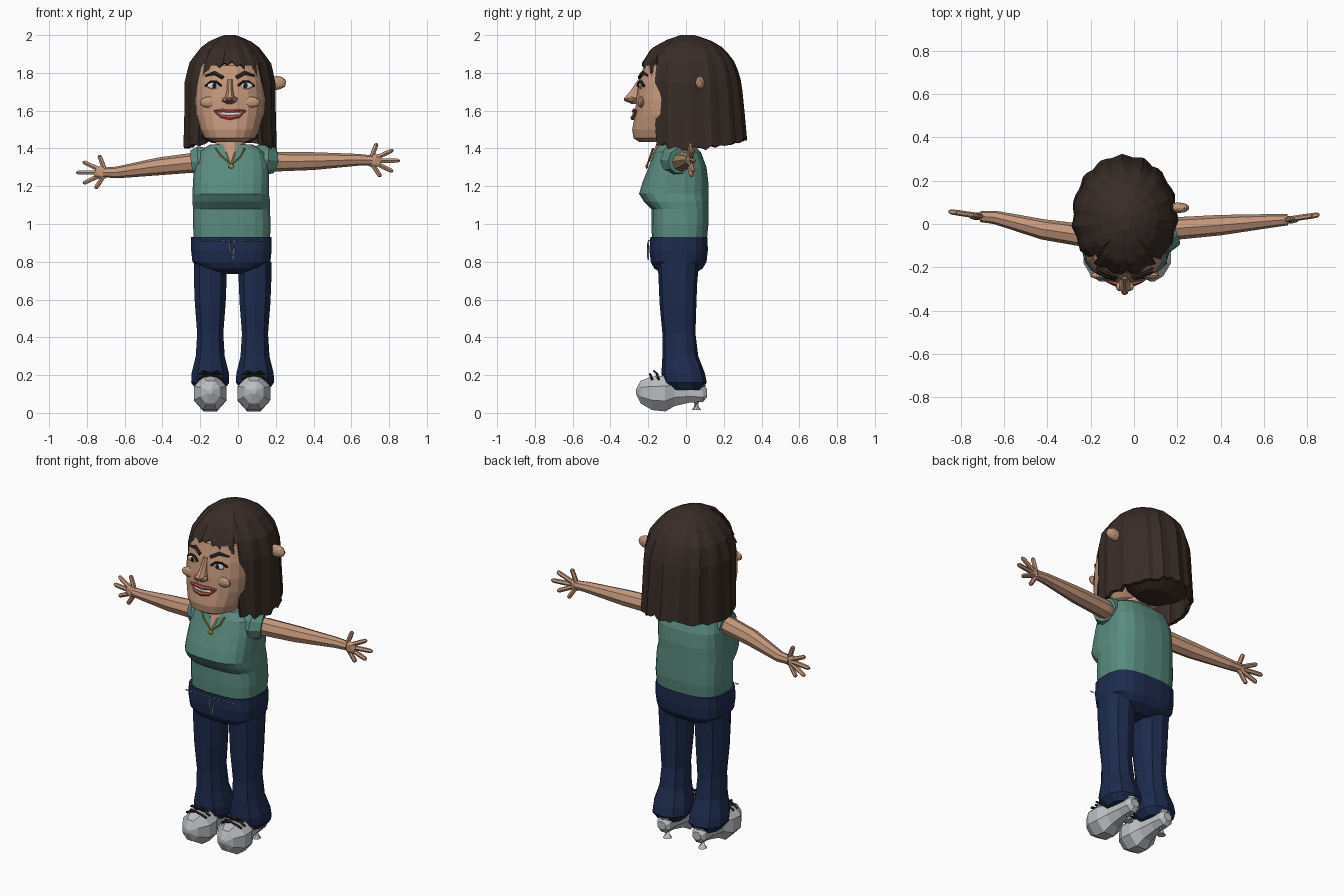
import bpy, bmesh, math, random
from mathutils import Vector, Matrix

if "Cube" in bpy.data.objects:
    bpy.data.objects.remove(bpy.data.objects["Cube"])

random.seed(4)
CX = -0.043                      # body centre line


def mat(name, *c):
    m = bpy.data.materials.new(name)
    m.diffuse_color = (*c, 1)
    m.use_nodes = True
    m.node_tree.nodes["Principled BSDF"].inputs["Base Color"].default_value = m.diffuse_color
    return m


SKIN = mat("skin", .55, .31, .2)
HAIR = mat("hair", .04, .025, .019)
TEAL = mat("blouse", .1, .26, .21)
NAVY = mat("denim", .012, .024, .075)
LIP = mat("lip", .5, .1, .08)
WHITE = mat("white", .75, .72, .66)
DARK = mat("dark", .015, .012, .012)
GOLD = mat("gold", .4, .3, .04)
STITCH = mat("stitch", .3, .42, .6)
SHOE = mat("shoe", .5, .52, .54)


def finish(bm, name, m):
    bmesh.ops.recalc_face_normals(bm, faces=bm.faces)
    me = bpy.data.meshes.new(name)
    bm.to_mesh(me)
    bm.free()
    ob = bpy.data.objects.new(name, me)
    bpy.context.collection.objects.link(ob)
    me.materials.append(m)
    return ob


def loft(name, rings, m, cap_end=True):
    """Skin a list of closed rings of equal length."""
    bm = bmesh.new()
    vs = [[bm.verts.new(p) for p in r] for r in rings]
    n = len(vs[0])
    for a, b in zip(vs, vs[1:]):
        for i in range(n):
            j = (i + 1) % n
            bm.faces.new((a[i], a[j], b[j], b[i]))
    bm.faces.new(vs[0])
    if cap_end:
        bm.faces.new(vs[-1])
    return finish(bm, name, m)


def ring(z, x0, x1, yf, yb, n=16, e=2.6):
    """Horizontal superellipse between the given extents."""
    def s(v):
        return math.copysign(abs(v) ** (2 / e), v)
    out = []
    for i in range(n):
        a = 2 * math.pi * (i + .5) / n
        out.append(((x0 + x1) / 2 + (x1 - x0) / 2 * s(math.cos(a)),
                    (yf + yb) / 2 + (yb - yf) / 2 * s(math.sin(a)), z))
    return out


def tube(name, pts, radii, m, n=6):
    pts = [Vector(p) for p in pts]
    if not isinstance(radii, (list, tuple)):
        radii = [radii] * len(pts)
    rings = []
    for i, p in enumerate(pts):
        d = pts[min(i + 1, len(pts) - 1)] - pts[max(i - 1, 0)]
        q = d.to_track_quat('Z', 'Y')
        rings.append([p + q @ Vector((radii[i] * math.cos(2 * math.pi * k / n),
                                      radii[i] * math.sin(2 * math.pi * k / n), 0)) for k in range(n)])
    return loft(name, rings, m)


def blob(name, c, s, m, sub=2):
    bm = bmesh.new()
    bmesh.ops.create_icosphere(bm, subdivisions=sub, radius=1,
                               matrix=Matrix.Translation(c) @ Matrix.Diagonal((*s, 1)))
    return finish(bm, name, m)


def lerp(table, z):
    """Interpolate rows (z, values...) sorted by rising z."""
    for a, b in zip(table, table[1:]):
        if z <= b[0]:
            t = max(0, (z - a[0]) / (b[0] - a[0]))
            return [u + (v - u) * t for u, v in zip(a[1:], b[1:])]
    return table[-1][1:]


# Blouse, with the bust overhanging the waist
loft("blouse", [ring(*r, n=20, e=3) for r in [
    (.90, -.235, .17, -.18, .11), (1.0, -.24, .175, -.185, .12), (1.08, -.24, .17, -.185, .12),
    (1.12, -.243, .172, -.225, .12), (1.16, -.243, .165, -.25, .12), (1.22, -.24, .165, -.232, .12),
    (1.3, -.235, .165, -.2, .11), (1.38, -.215, .15, -.17, .08), (1.42, -.15, .08, -.15, .04)]], TEAL)
tube("sleeve_left", [(.06, -.06, 1.35), (.14, -.05, 1.34), (.185, -.03, 1.335)], [.06, .088, .07], TEAL, 10)
tube("sleeve_right", [(-.13, -.07, 1.34), (-.2, -.06, 1.33), (-.24, -.055, 1.325)], [.06, .085, .07], TEAL, 10)

# Neck with a V opening, necklace
loft("neck", [ring(*r, n=12, e=2) for r in [
    (1.33, -.055, -.025, -.196, -.1), (1.385, -.125, .045, -.176, .03), (1.5, -.115, .035, -.13, .05)]], SKIN)
tube("necklace", [(-.12, -.172, 1.4), (-.095, -.186, 1.365), (-.035, -.204, 1.315),
                  (.015, -.19, 1.355), (.035, -.175, 1.4)], .005, GOLD, 5)
blob("pendant", (-.035, -.207, 1.305), (.018, .008, .014), GOLD, 1)

# Trousers: hips, legs, waist stitching, drawstring
loft("hips", [ring(*r, n=20, e=3) for r in [
    (.735, -.12, .05, -.12, .04), (.765, -.2, .13, -.17, .09), (.8, -.243, .173, -.188, .11),
    (.86, -.25, .18, -.195, .117), (.93, -.25, .178, -.19, .115)]], NAVY)
for side, cx in (("right", -.147), ("left", .09)):
    loft("leg_" + side, [ring(z, cx - w, cx + w, yf, yb, 10, 2.4) for z, w, yf, yb in [
        (.12, .075, -.07, .08), (.16, .105, -.12, .11), (.21, .103, -.13, .1), (.3, .08, -.125, .065),
        (.42, .072, -.125, .05), (.58, .085, -.14, .055), (.7, .09, -.145, .06), (.8, .09, -.15, .07)]], NAVY)
for i in range(12):
    x = -.21 + i * .0305
    d = -.155 - .033 * (1 - (abs(x + .035) / .215) ** 3) ** (1 / 3)
    tube("waist_stitch", [(x, d - .01, .912), (x + .018, d - .01, .912)], .004, STITCH, 4)
tube("drawstring_loop", [(-.045, -.2, .9), (-.045, -.202, .855), (-.02, -.202, .855), (-.02, -.2, .905),
                         (-.045, -.2, .9)], .005, STITCH, 4)
tube("drawstring_end", [(-.022, -.202, .87), (-.028, -.2, .81)], .005, STITCH, 4)

# Faceted shoes with thin heels and laces
for side, cx in (("right", -.147), ("left", .084)):
    prof = [(-.265, .012, .1, .125), (-.24, .055, .045, .175), (-.18, .094, .008, .2), (-.11, .092, 0, .205),
            (-.06, .065, .03, .2), (.02, .05, .05, .17), (.09, .045, .055, .15), (.11, .028, .08, .13)]
    loft("shoe_" + side, [[(cx + rx * math.cos(k * math.pi / 4 + .39), y,
                            (a + b) / 2 + (b - a) / 2 * math.sin(k * math.pi / 4 + .39))
                           for k in range(8)] for y, rx, a, b in prof], SHOE)
    tube("heel_" + side, [(cx, .06, .15), (cx, .055, .08), (cx, .055, .015)], [.045, .03, .025], SHOE, 8)
    for y in (-.18, -.145):
        tube("lace_" + side, [(cx - .065, y, .178), (cx, y - .01, .205), (cx + .065, y, .178)], .007, DARK, 4)
    for s in (-1, 1):
        tube("bow_" + side, [(cx, -.15, .205), (cx + s * .035, -.17, .222), (cx + s * .06, -.15, .205),
                             (cx, -.15, .205)], .006, DARK, 4)


# Arms and fanned hands
def arm(side, s, pts, palm):
    tube("arm_" + side, pts, [.05, .052, .047, .031, .026], SKIN, 8)
    p = Vector(palm)
    blob("palm_" + side, p + Vector((s * .02, 0, 0)), (.048, .02, .042), SKIN, 1)
    for dx, dz in [(.035, .093), (.122, .058), (.156, 0), (.12, -.057), (.055, -.085)]:
        d = Vector((s * dx, .022 * dx / .15, dz))
        base = p + d * .2
        tube("finger_" + side, [base, p + d * .65, p + d * .93, p + d], [.013, .013, .012, .005], SKIN, 6)


arm("left", 1, [(.1, -.04, 1.325), (.2, -.02, 1.33), (.4, -.005, 1.333), (.64, .015, 1.34), (.71, .02, 1.337)],
    (.70, .02, 1.335))
arm("right", -1, [(-.16, -.06, 1.325), (-.25, -.05, 1.323), (-.42, -.025, 1.305), (-.64, .03, 1.273),
                  (-.71, .035, 1.273)], (-.70, .035, 1.272))

# Head: rows are z, half width, front y, back y
FACE = [(1.435, .09, -.25, -.05), (1.455, .135, -.28, .02), (1.5, .16, -.287, .08), (1.58, .185, -.272, .1),
        (1.66, .19, -.265, .1), (1.75, .183, -.25, .1), (1.84, .165, -.225, .1), (1.9, .1, -.15, .06)]
loft("head", [ring(z, CX - w, CX + w, f, b, 20, 2.4) for z, w, f, b in FACE], SKIN)


def on_face(x, z, out=0.0):
    """Point on the front of the face, x measured from its middle."""
    w, f, b = lerp(FACE, z)
    y = (f + b) / 2 - (b - f) / 2 * max(0, 1 - abs(x / w) ** 2.4) ** (1 / 2.4)
    return Vector((CX + x, y - out, z))


# Eyes, brows and cheeks on both sides
for s in (-1, 1):
    blob("eye", on_face(s * .085, 1.732), (.036, .01, .018), WHITE)
    blob("iris", on_face(s * .082, 1.733, .007), (.014, .006, .016), DARK, 1)
    tube("eyelid", [on_face(s * x, z, .006) for x, z in [(.045, 1.732), (.07, 1.753), (.1, 1.753), (.13, 1.73)]],
         .007, DARK, 5)
    tube("eyebrow", [on_face(s * x, z, .004) for x, z in [(.035, 1.775), (.08, 1.8), (.13, 1.785)]],
         [.011, .012, .005], HAIR, 5)
    blob("cheek", on_face(s * .11, 1.645, -.006), (.05, .018, .03), SKIN)
    blob("nostril", (CX + s * .024, -.288, 1.658), (.02, .024, .017), SKIN, 1)
# Nose and mouth
loft("nose", [ring(z, CX - w, CX + w, f, -.22, 8, 2) for z, w, f in [
    (1.635, .018, -.29), (1.65, .028, -.32), (1.67, .027, -.328), (1.705, .018, -.297), (1.765, .014, -.255)]], SKIN)
blob("nose_tip", (CX, -.31, 1.66), (.02, .02, .016), LIP, 1)
blob("teeth", on_face(0, 1.583), (.06, .013, .014), WHITE)
tube("upper_lip", [on_face(x, z, .006) for x, z in [(-.085, 1.6), (-.04, 1.602), (0, 1.597), (.04, 1.602),
                                                  (.085, 1.6)]], [.004, .01, .011, .01, .004], LIP)
tube("lower_lip", [on_face(x, z, .006) for x, z in [(-.085, 1.6), (-.045, 1.57), (0, 1.562), (.045, 1.57),
                                                  (.085, 1.6)]], [.004, .01, .013, .01, .004], LIP)
blob("ear", (.205, .075, 1.747), (.052, .025, .037), SKIN)

# Hair shell: columns of strands from crown to a ragged hem, open at the face
HS = [(1.38, .242, -.23, .325), (1.6, .236, -.24, .305), (1.75, .235, -.245, .29), (1.85, .213, -.232, .26),
      (1.93, .158, -.18, .2), (1.975, .1, -.1, .125), (2.0, .03, -.03, .045)]
N, ROWS, YC = 60, 12, .03
cols = []
for i in range(N):
    a = (i + .5) / N * 2 * math.pi - math.pi          # 0 faces front
    deg = abs(math.degrees(a))
    if deg < 44:
        zb = 1.865 - .075 * (deg / 44) ** 1.3 - .02 * (i % 2)
    else:
        zb = 1.40 + .05 * max(0, -math.cos(a)) ** 2 + .02 * (deg < 60) + random.uniform(-.012, .012)
    groove = 1 + (.025 if i % 4 == 0 else -.02 if i % 4 == 2 else 0) + random.uniform(-.01, .01)
    col = []
    for r in range(ROWS + 1):
        z = 2 - (2 - zb) * (r / ROWS) ** 1.6
        w, f, b = lerp(HS, z)
        g = 1 + (groove - 1) * min(1, r / 5)
        ry = (YC - f) if deg < 90 else (b - YC)
        col.append((CX + w * g * math.sin(a), YC - ry * g * math.cos(a), z))
    cols.append(col)
hair = loft("hair", [[c[r] for c in cols] for r in range(ROWS + 1)], HAIR, cap_end=False)
sol = hair.modifiers.new("thickness", 'SOLIDIFY')
sol.thickness, sol.offset = .022, -1
# Inner hair filling the nape
loft("nape_hair", [ring(z, CX - w, CX + w, f, b, 16, 2.2) for z, w, f, b in [
    (1.43, .1, .03, .2), (1.47, .18, .0, .27), (1.6, .2, -.03, .27), (1.8, .19, -.05, .24)]], HAIR)
